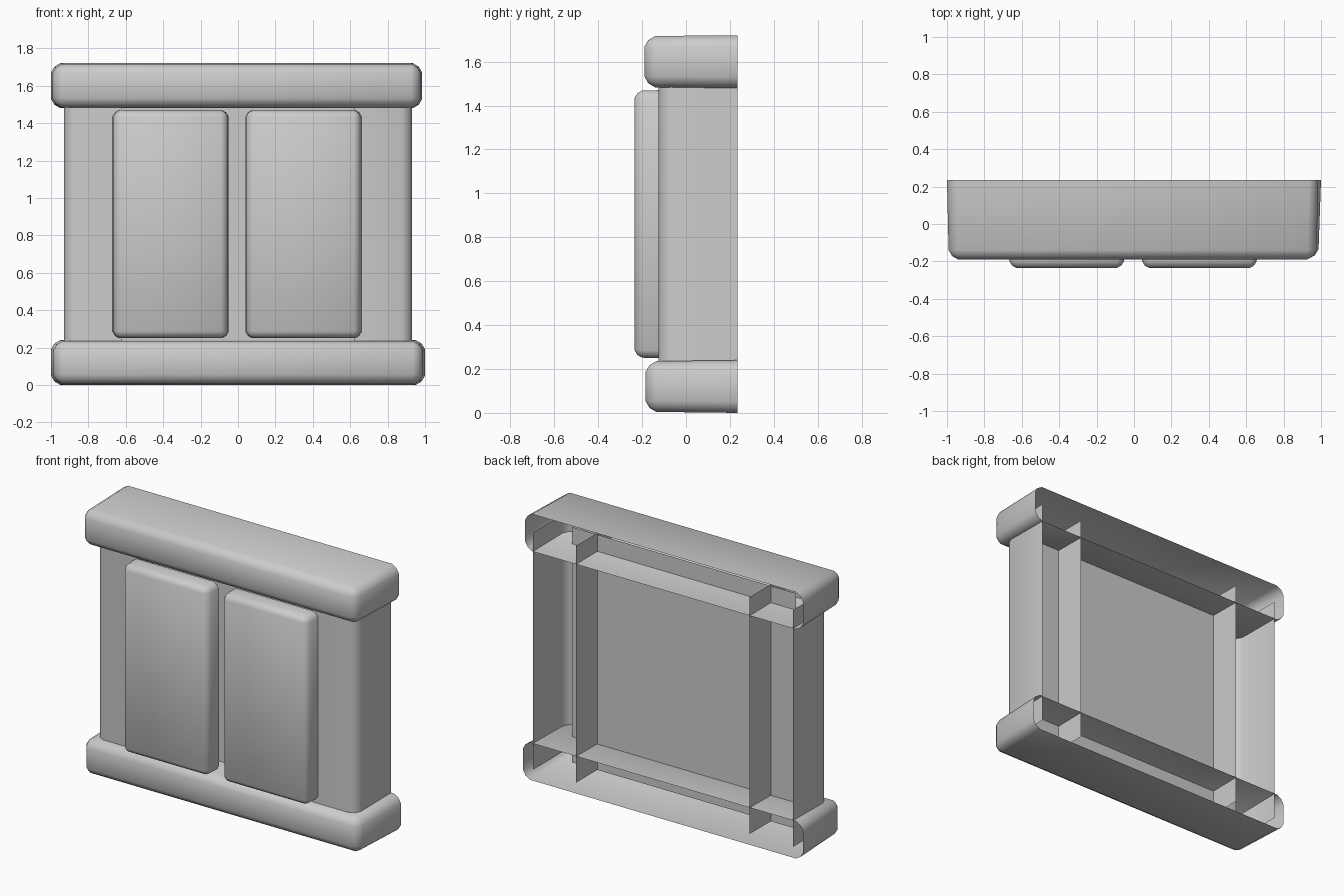
import bpy, bmesh, math

if "Cube" in bpy.data.objects:
    bpy.data.objects.remove(bpy.data.objects["Cube"], do_unlink=True)

GREY = (0.6, 0.6, 0.6, 1)
grey = bpy.data.materials.new("plain grey")
grey.use_nodes = True
grey.diffuse_color = GREY
grey.node_tree.nodes["Principled BSDF"].inputs["Base Color"].default_value = GREY

BACK = 0.235


def finish(name, bm):
    mesh = bpy.data.meshes.new(name)
    bm.to_mesh(mesh)
    bm.free()
    mesh.materials.append(grey)
    obj = bpy.data.objects.new(name, mesh)
    bpy.context.collection.objects.link(obj)
    bpy.ops.object.select_all(action="DESELECT")
    obj.select_set(True)
    bpy.context.view_layer.objects.active = obj
    bpy.ops.object.shade_smooth_by_angle(angle=math.radians(50))
    return obj


def shell(name, x, y, z, bevel, taper=0.0):
    """Box with an open back, rounded front edges and a slightly narrower front."""
    bm = bmesh.new()
    bmesh.ops.create_cube(bm, size=1)
    for v in bm.verts:
        front = v.co.y < 0
        sx = math.copysign(taper if front else 0, v.co.x)
        sz = math.copysign(taper / 3 if front else 0, v.co.z)
        v.co = (x[v.co.x > 0] - sx, y[v.co.y > 0], z[v.co.z > 0] - sz)
    bm.normal_update()
    bmesh.ops.delete(bm, geom=[f for f in bm.faces if f.normal.y > 0.9],
                     context="FACES_ONLY")
    edges = [e for e in bm.edges if len(e.link_faces) == 2]
    bmesh.ops.bevel(bm, geom=edges, offset=bevel, segments=2, profile=0.4,
                    affect="EDGES", clamp_overlap=True)
    return finish(name, bm)


def sheet(name, outline, z):
    """Thin wall: an open plan outline swept upwards."""
    bm = bmesh.new()
    low, high = [[bm.verts.new((px, py, h)) for px, py in outline] for h in z]
    for i in range(len(outline) - 1):
        bm.faces.new((low[i], low[i + 1], high[i + 1], high[i]))
    return finish(name, bm)


# Sill and lintel
shell("sill", (-1.0, 1.0), (-0.185, BACK), (0.0, 0.24), 0.05, 0.015)
shell("lintel", (-1.0, 0.985), (-0.19, BACK), (1.48, 1.72), 0.05, 0.01)

# Side posts, open at the back and running into the sill and lintel
post = [(0.62, BACK), (0.62, -0.125), (0.875, -0.125), (0.912, -0.108),
        (0.93, -0.07), (0.93, BACK)]
sheet("left_post", post, (0.07, 1.6))
sheet("right_post", [(-px, py) for px, py in reversed(post)], (0.07, 1.6))

# Recessed panel between the posts
sheet("back_panel", [(-0.8, 0.02), (0.8, 0.02)], (0.07, 1.59))

# Pair of raised shutters
shell("left_shutter", (0.04, 0.66), (-0.235, -0.125), (0.25, 1.47), 0.035, 0.006)
shell("right_shutter", (-0.67, -0.05), (-0.235, -0.125), (0.25, 1.47), 0.035, 0.006)
